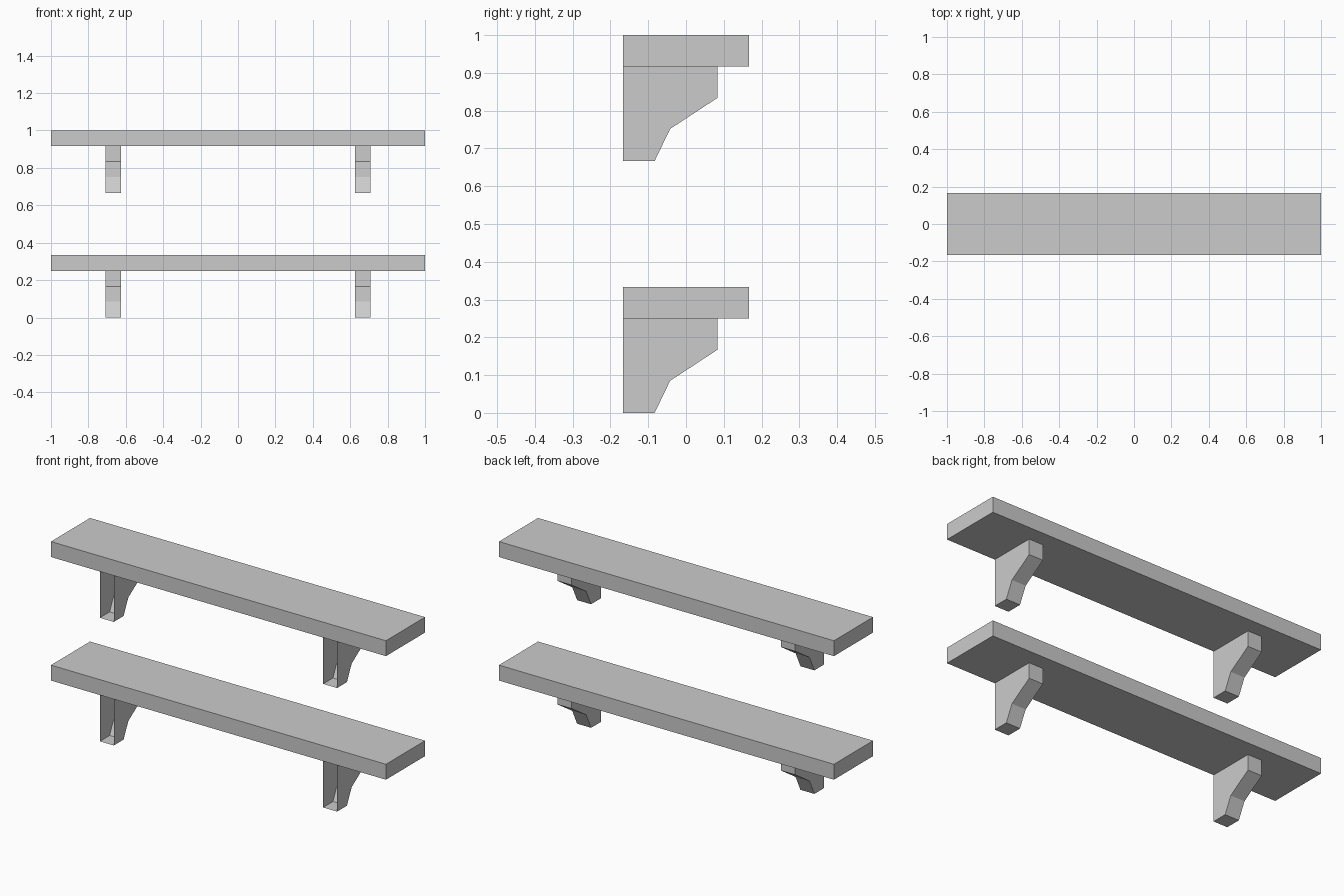
import bpy
import bmesh

cube = bpy.data.objects.get("Cube")
if cube:
    bpy.data.objects.remove(cube, do_unlink=True)

# Single plain grey
GREY = (0.6, 0.6, 0.6, 1)
grey = bpy.data.materials.new("plain grey")
grey.use_nodes = True
grey.diffuse_color = GREY
grey.node_tree.nodes["Principled BSDF"].inputs["Base Color"].default_value = GREY

LENGTH, DEPTH, THICK = 2.0, 1 / 3, 1 / 12
BRACKET_H, BRACKET_W = 0.25, 1 / 12
WALL = -DEPTH / 2


def finish(name, bm):
    mesh = bpy.data.meshes.new(name)
    bm.to_mesh(mesh)
    bm.free()
    mesh.materials.append(grey)
    obj = bpy.data.objects.new(name, mesh)
    bpy.context.collection.objects.link(obj)
    return obj


def board(name, z):
    bm = bmesh.new()
    bmesh.ops.create_cube(bm, size=1)
    bmesh.ops.scale(bm, vec=(LENGTH, DEPTH, THICK), verts=bm.verts)
    bmesh.ops.translate(bm, vec=(0, 0, z + THICK / 2), verts=bm.verts)
    return finish(name, bm)


# Side outline of a bracket as (y, z), from the wall foot to the wall top
OUTLINE = [(WALL, 0), (-0.083, 0), (-0.042, 0.085), (0.083, 0.167),
           (0.083, BRACKET_H), (WALL, BRACKET_H)]


def bracket(name, x, z):
    # Hollow shell, open toward the wall and under the board
    bm = bmesh.new()
    sides = [[bm.verts.new((x + s * BRACKET_W / 2, y, z + h)) for y, h in OUTLINE]
             for s in (-1, 1)]
    left, right = sides
    bm.faces.new(left[::-1])
    bm.faces.new(right)
    for i in range(4):
        bm.faces.new((left[i], left[i + 1], right[i + 1], right[i]))
    return finish(name, bm)


# Two identical shelves, each on a pair of brackets
for level, base in (("lower", 0), ("upper", 2 / 3)):
    board(level + "_shelf_board", base + BRACKET_H)
    for side, x in (("right", -2 / 3), ("left", 2 / 3)):
        bracket(f"{level}_{side}_bracket", x, base)
